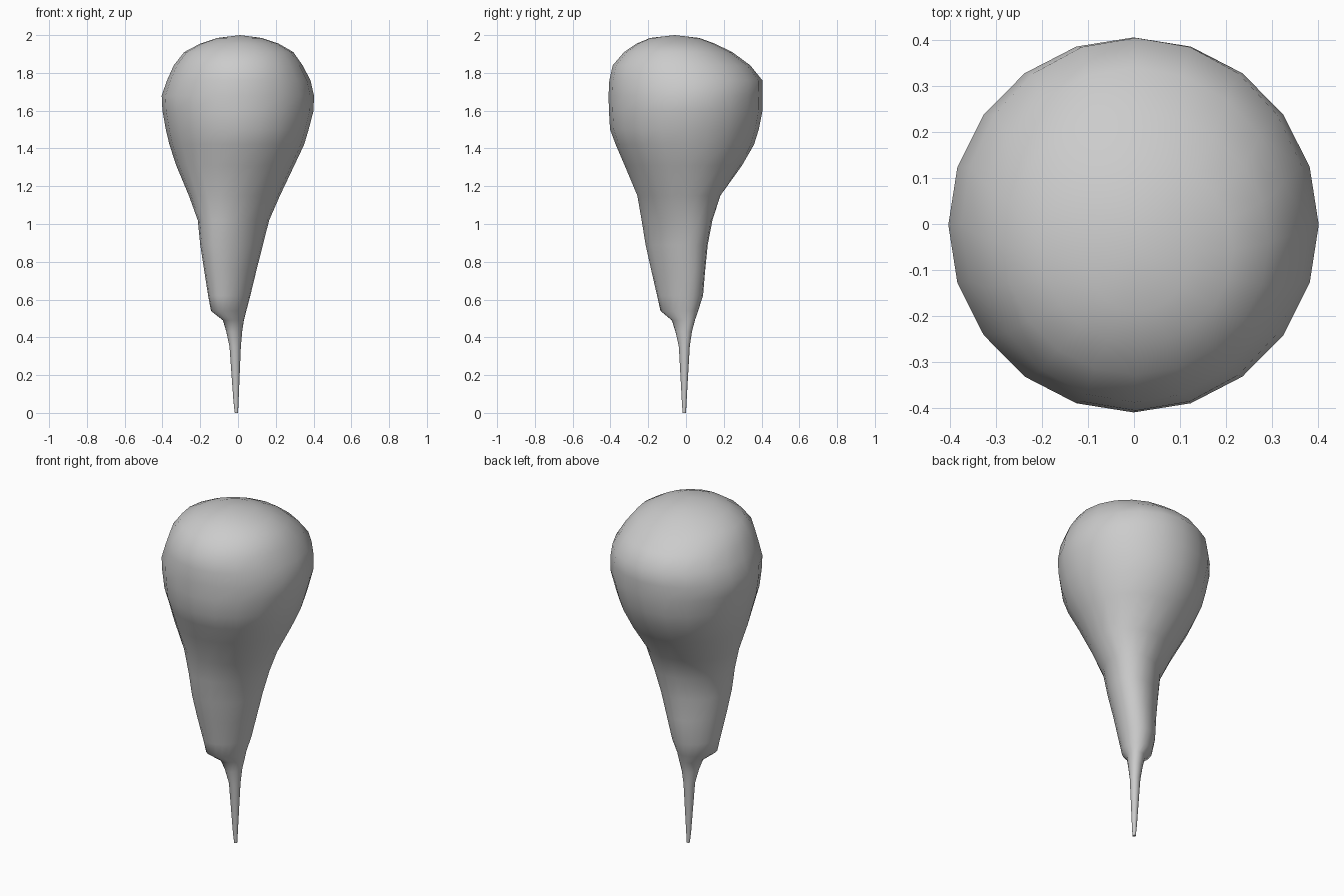
import bpy, bmesh, math

SIDES = 20
# Cross-sections: z, left x, right x, front y, back y, diagonal skew
SECTIONS = [
    (0.00, -0.017, 0.000, -0.018, 0.000, 0.0),
    (0.06, -0.024, 0.003, -0.022, 0.003, 0.0),
    (0.35, -0.045, 0.015, -0.038, 0.020, 0.1),
    (0.43, -0.062, 0.022, -0.056, 0.032, 0.2),
    (0.49, -0.080, 0.031, -0.075, 0.047, 0.3),
    (0.54, -0.143, 0.044, -0.135, 0.064, 0.3),
    (0.62, -0.158, 0.065, -0.153, 0.090, 0.3),
    (0.76, -0.180, 0.099, -0.185, 0.102, 0.35),
    (0.89, -0.200, 0.132, -0.214, 0.115, 0.35),
    (1.02, -0.213, 0.165, -0.235, 0.140, 0.35),
    (1.15, -0.260, 0.222, -0.260, 0.184, 0.15),
    (1.31, -0.327, 0.298, -0.325, 0.297, 0.05),
    (1.42, -0.363, 0.350, -0.372, 0.360, 0.0),
    (1.50, -0.382, 0.374, -0.402, 0.385, 0.0),
    (1.60, -0.400, 0.400, -0.408, 0.405, 0.0),
    (1.68, -0.404, 0.402, -0.410, 0.406, 0.0),
    (1.76, -0.376, 0.384, -0.406, 0.405, 0.0),
    (1.84, -0.340, 0.342, -0.388, 0.340, 0.0),
    (1.91, -0.285, 0.293, -0.328, 0.245, 0.0),
    (1.955, -0.200, 0.215, -0.262, 0.152, 0.0),
    (1.985, -0.110, 0.125, -0.190, 0.070, 0.0),
]

# Single-piece pin body: thin tip, leaning shaft and rounded head
bm = bmesh.new()
rings = []
for z, x0, x1, y0, y1, skew in SECTIONS:
    ring = []
    for i in range(SIDES):
        t = 2 * math.pi * i / SIDES
        x = (x0 + x1) / 2 + (x1 - x0) / 2 * math.cos(t)
        y = (y0 + y1) / 2 + (y1 - y0) / 2 * math.sin(t + skew)
        ring.append(bm.verts.new((x, y, z)))
    rings.append(ring)

for low, high in zip(rings, rings[1:]):
    for i in range(SIDES):
        j = (i + 1) % SIDES
        bm.faces.new((low[i], low[j], high[j], high[i]))

# Close the tip and crown
bm.faces.new(rings[0][::-1])
crown = bm.verts.new((0.01, -0.06, 2.0))
for i in range(SIDES):
    bm.faces.new((rings[-1][i], rings[-1][(i + 1) % SIDES], crown))

bmesh.ops.recalc_face_normals(bm, faces=bm.faces)
mesh = bpy.data.meshes.new("bulb_body")
bm.to_mesh(mesh)
bm.free()
body = bpy.data.objects.new("bulb_body", mesh)
bpy.context.collection.objects.link(body)
for face in mesh.polygons:
    face.use_smooth = len(face.vertices) <= 4
